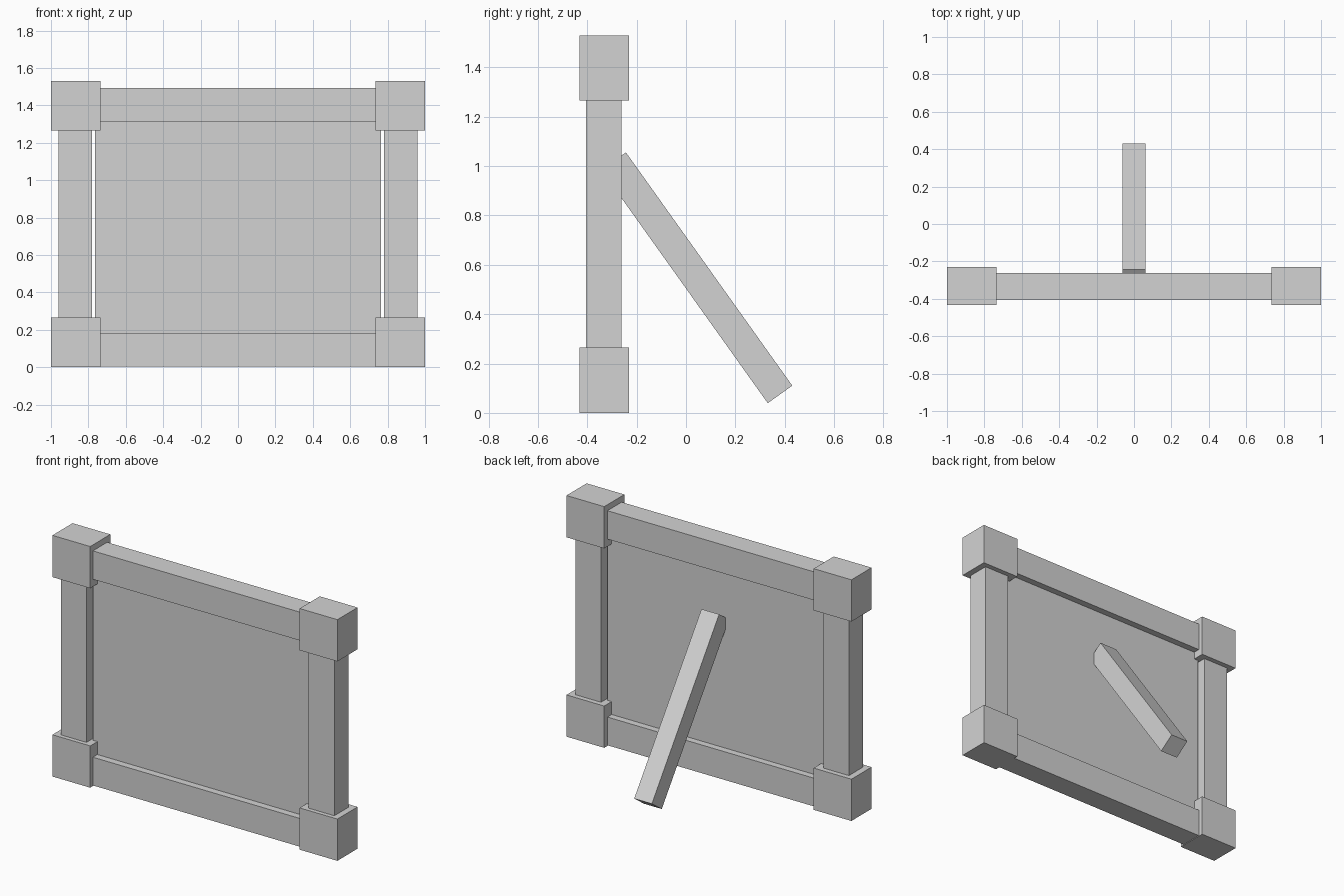
import bpy
from mathutils import Matrix, Vector

cube = bpy.data.objects.get("Cube")
if cube:
    bpy.data.objects.remove(cube, do_unlink=True)

GREY = (0.65, 0.65, 0.65, 1)
grey = bpy.data.materials.new("plain grey")
grey.use_nodes = True
grey.diffuse_color = GREY
grey.node_tree.nodes["Principled BSDF"].inputs["Base Color"].default_value = GREY


def box(name, low, high):
    """Box between two opposite corners."""
    low, high = Vector(low), Vector(high)
    bpy.ops.mesh.primitive_cube_add(size=1, location=(low + high) / 2)
    obj = bpy.context.object
    obj.name = name
    obj.data.transform(Matrix.Diagonal((high - low).to_4d()))
    obj.data.materials.append(grey)
    return obj


HEIGHT = 1.53
BLOCK = 0.265
FRONT, BACK = -0.405, -0.262

# Thin panel inside the frame
box("panel", (-0.765, -0.36, 0.1), (0.765, -0.305, 1.43))

# Top and bottom rails
box("bottom_rail", (-0.8, FRONT, 0.004), (0.8, BACK, 0.183))
box("top_rail", (-0.8, FRONT, 1.312), (0.8, BACK, 1.492))

# Side posts and corner blocks
for side, s in (("left", 1), ("right", -1)):
    xs = sorted((s * 0.78, s * 0.96))
    box(side + "_post", (xs[0], FRONT, 0.2), (xs[1], BACK, 1.35))
    xs = sorted((s * (1 - BLOCK), s))
    for level, z in (("bottom", 0), ("top", HEIGHT - BLOCK)):
        box(f"{level}_{side}_corner_block", (xs[0], -0.432, z), (xs[1], -0.23, z + BLOCK))

# Leaning back strut, its upper end sunk into the panel
foot = Vector((0, 0.381, 0.075))
head = Vector((0, -0.293, 1.02))
axis = head - foot
strut = box("back_strut", (-0.062, -0.061, -axis.length / 2), (0.062, 0.061, axis.length / 2))
strut.location = (foot + head) / 2
strut.rotation_euler = Vector((0, 0, 1)).rotation_difference(axis).to_euler()
